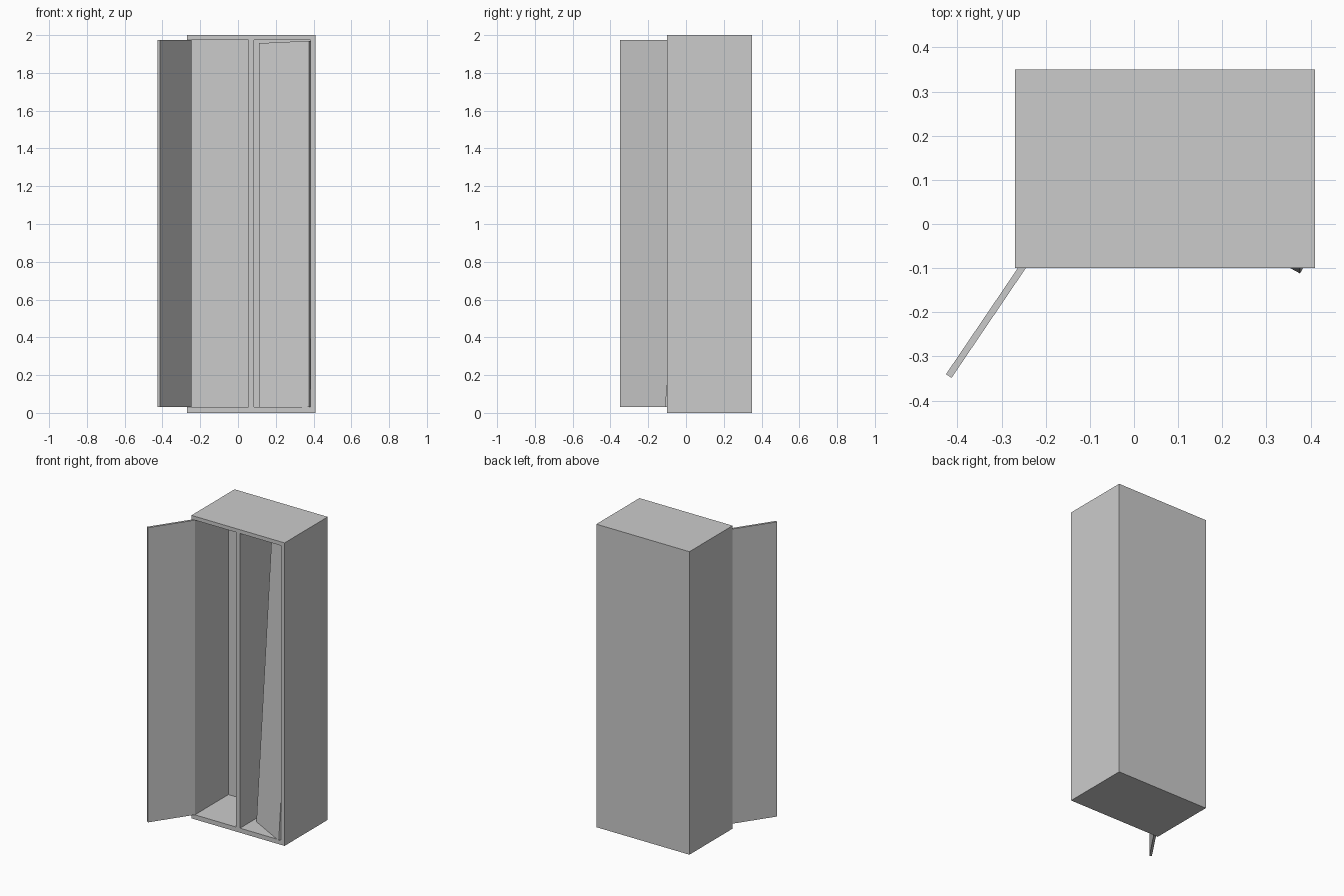
import bpy, bmesh
from math import radians
from mathutils import Matrix, Vector

if "Cube" in bpy.data.objects:
    bpy.data.objects.remove(bpy.data.objects["Cube"])


def finish(name, bm):
    bmesh.ops.recalc_face_normals(bm, faces=bm.faces[:])
    mesh = bpy.data.meshes.new(name)
    bm.to_mesh(mesh)
    bm.free()
    obj = bpy.data.objects.new(name, mesh)
    bpy.context.collection.objects.link(obj)
    return obj


def box(name, lo, hi, matrix=Matrix()):
    lo, hi = Vector(lo), Vector(hi)
    bm = bmesh.new()
    bmesh.ops.create_cube(bm, size=1)
    bmesh.ops.scale(bm, vec=hi - lo, verts=bm.verts[:])
    bmesh.ops.translate(bm, vec=(lo + hi) / 2, verts=bm.verts[:])
    obj = finish(name, bm)
    obj.matrix_world = matrix
    return obj


FRONT, BACK = -0.10, 0.35
DOOR_W, DOOR_T, DOOR_H = 0.30, 0.015, 1.945

# Cabinet: front frame grid, extruded back, with two openings pushed in
xs = [-0.27, -0.245, 0.055, 0.085, 0.385, 0.405]
zs = [0, 0.03, 1.975, 2]
bm = bmesh.new()
grid = [[bm.verts.new((x, FRONT, z)) for z in zs] for x in xs]
cells = {}
for i in range(len(xs) - 1):
    for j in range(len(zs) - 1):
        cells[i, j] = bm.faces.new((grid[i][j], grid[i + 1][j],
                                    grid[i + 1][j + 1], grid[i][j + 1]))
res = bmesh.ops.extrude_face_region(bm, geom=list(cells.values()), use_keep_orig=True)
moved = [g for g in res["geom"] if isinstance(g, bmesh.types.BMVert)]
bmesh.ops.translate(bm, vec=(0, BACK - FRONT, 0), verts=moved)
bm.normal_update()
openings = [f for f in bm.faces
            if all(abs(v.co.y - FRONT) < 1e-4 for v in f.verts)
            and 0.1 < f.calc_center_median().z < 1.9
            and f.calc_area() > 0.3]
for f in bmesh.ops.extrude_discrete_faces(bm, faces=openings)["faces"]:
    bmesh.ops.translate(bm, vec=(0, 0.35, 0), verts=f.verts[:])
finish("locker_body", bm)

# Thin outer side panel
box("side_panel", (0.405, FRONT, 0), (0.41, BACK, 2))

# Left door, swung open on its hinge
box("open_door", (0, -DOOR_T, 0), (DOOR_W, 0, DOOR_H),
    Matrix.Translation((-0.245, FRONT, 0.03)) @ Matrix.Rotation(radians(235.9), 4, "Z"))

# Right door, off its hinge and leaning inside the compartment
box("loose_door", (-DOOR_W, 0, 0), (0, DOOR_T, DOOR_H),
    Matrix.Translation((0.376, -0.112, 0.032))
    @ Matrix.Rotation(radians(-5), 4, "X") @ Matrix.Rotation(radians(-28.5), 4, "Z"))
